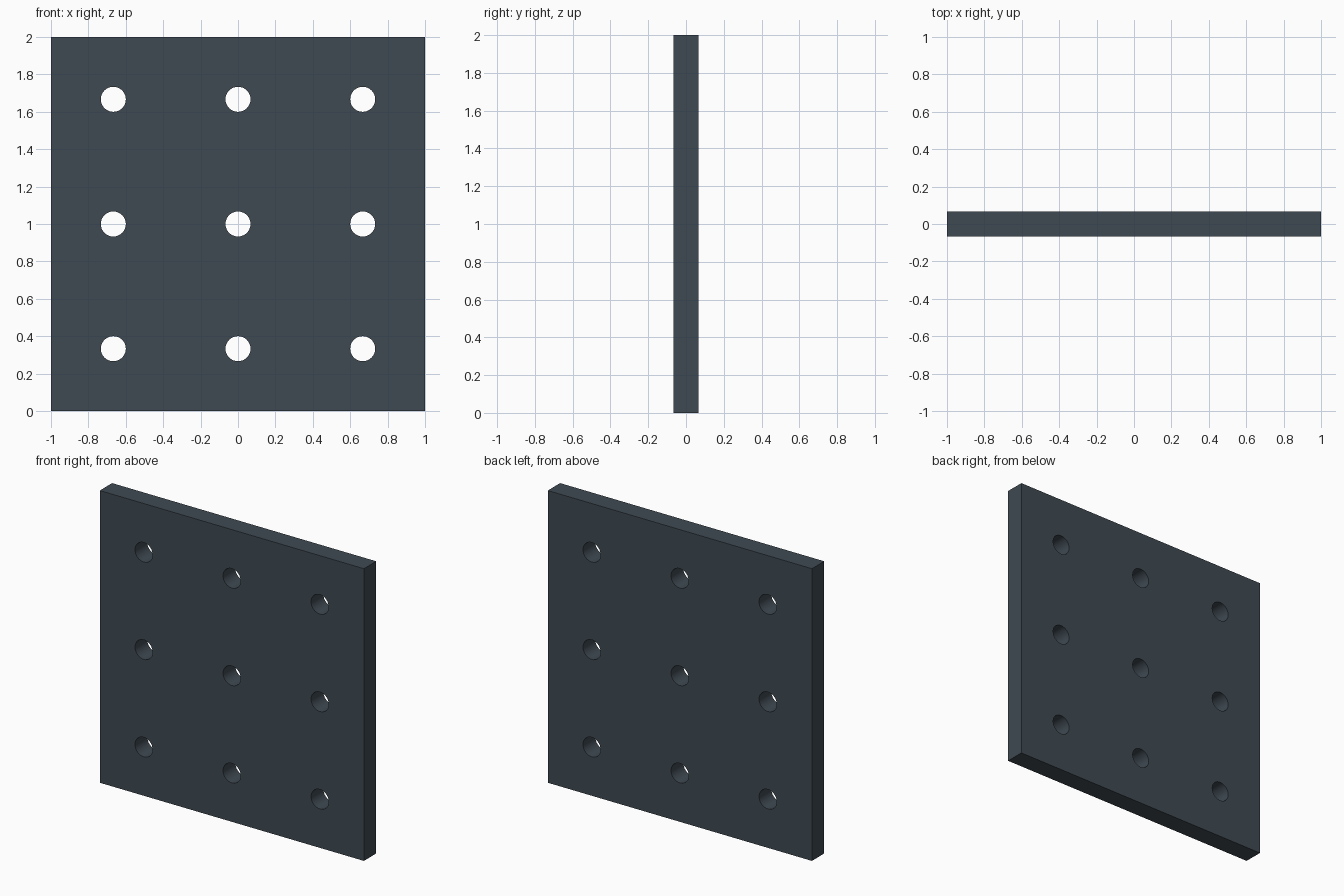
import bpy, bmesh
from math import cos, sin, radians, tau

if "Cube" in bpy.data.objects:
    bpy.data.objects.remove(bpy.data.objects["Cube"])

GRID = 3                 # holes per side
CELL = 2 / GRID          # spacing of the holes
HOLE_R = 0.067
THICK = 0.133
SEGMENTS = 32            # sides per hole

bm = bmesh.new()


def add_cell(cx, cz):
    """Square tile at the front face with a round hole in its middle."""
    inner, outer = [], []
    for i in range(SEGMENTS):
        c, s = cos(tau * i / SEGMENTS), sin(tau * i / SEGMENTS)
        k = CELL / 2 / max(abs(c), abs(s))
        inner.append(bm.verts.new((cx + HOLE_R * c, -THICK / 2, cz + HOLE_R * s)))
        outer.append(bm.verts.new((cx + k * c, -THICK / 2, cz + k * s)))
    for i in range(SEGMENTS):
        j = (i + 1) % SEGMENTS
        bm.faces.new((inner[i], outer[i], outer[j], inner[j]))


# Front face: tiles welded into one perforated sheet
for row in range(GRID):
    for col in range(GRID):
        add_cell((col + 0.5) * CELL - 1, (row + 0.5) * CELL)
bmesh.ops.remove_doubles(bm, verts=bm.verts[:], dist=1e-4)

# Thickness: extrude to the back, making the rim and hole walls
ext = bmesh.ops.extrude_face_region(bm, geom=bm.faces[:], use_keep_orig=True)
bmesh.ops.translate(bm, vec=(0, THICK, 0),
                    verts=[g for g in ext["geom"] if isinstance(g, bmesh.types.BMVert)])
bmesh.ops.recalc_face_normals(bm, faces=bm.faces[:])

mesh = bpy.data.meshes.new("perforated_plate")
bm.to_mesh(mesh)
bm.free()
plate = bpy.data.objects.new("perforated_plate", mesh)
bpy.context.collection.objects.link(plate)

# Dark slate finish
slate = bpy.data.materials.new("dark_slate")
slate.diffuse_color = (0.05, 0.068, 0.085, 1)
slate.use_nodes = True
slate.node_tree.nodes["Principled BSDF"].inputs["Base Color"].default_value = slate.diffuse_color
mesh.materials.append(slate)

# Smooth hole walls, sharp rims
bpy.context.view_layer.objects.active = plate
plate.select_set(True)
bpy.ops.object.shade_smooth_by_angle(angle=radians(30))
